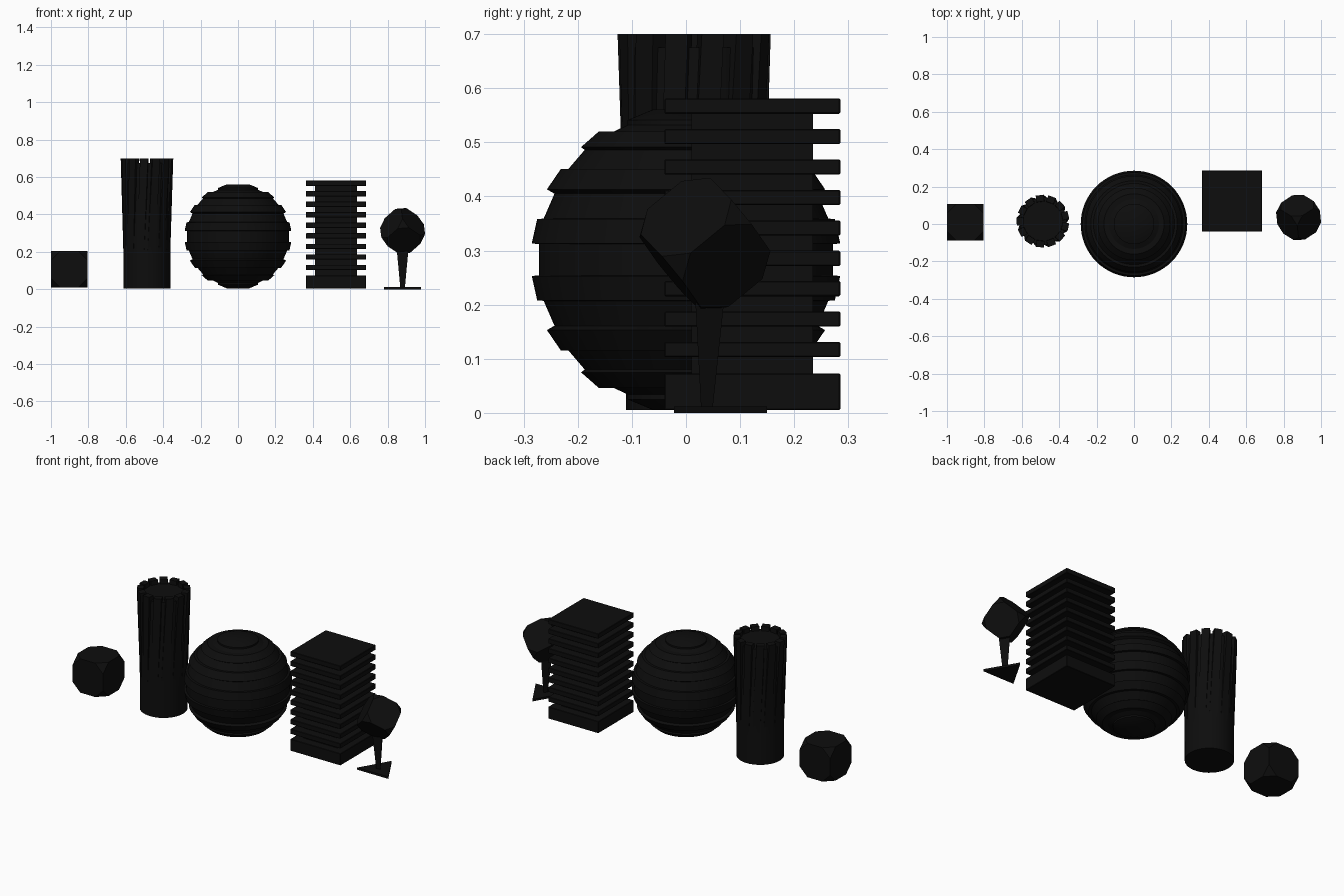
import bpy, bmesh, math
from mathutils import Matrix, Vector

cube = bpy.data.objects.get("Cube")
if cube:
    bpy.data.objects.remove(cube, do_unlink=True)

black = bpy.data.materials.new("matte_black")
black.use_nodes = True
COLOUR = (0.004, 0.004, 0.004, 1)
black.diffuse_color = COLOUR
black.node_tree.nodes["Principled BSDF"].inputs["Base Color"].default_value = COLOUR


def finish(name, bm, smooth=False):
    """Turn a bmesh into a named object with the shared material."""
    bmesh.ops.recalc_face_normals(bm, faces=bm.faces)
    mesh = bpy.data.meshes.new(name)
    bm.to_mesh(mesh)
    bm.free()
    mesh.materials.append(black)
    obj = bpy.data.objects.new(name, mesh)
    bpy.context.collection.objects.link(obj)
    if smooth:
        bpy.ops.object.select_all(action="DESELECT")
        obj.select_set(True)
        bpy.context.view_layer.objects.active = obj
        bpy.ops.object.shade_smooth_by_angle(angle=math.radians(25))
    return obj


def add_box(bm, lo, hi):
    lo, hi = Vector(lo), Vector(hi)
    size = hi - lo
    bmesh.ops.create_cube(bm, size=1, matrix=Matrix.Translation((lo + hi) / 2)
                          @ Matrix.Diagonal((*size, 1)))


def add_cone(bm, sides, r1, r2, z1, z2, x, y, turn=0):
    bmesh.ops.create_cone(bm, cap_ends=True, segments=sides, radius1=r1, radius2=r2,
                          depth=z2 - z1, matrix=Matrix.Translation((x, y, (z1 + z2) / 2))
                          @ Matrix.Rotation(turn, 4, "Z"))


def cut_corner_cube(name, half, cut, place):
    """Cube whose eight corners are sliced off."""
    bm = bmesh.new()
    bmesh.ops.create_cube(bm, size=2 * half)
    bmesh.ops.bevel(bm, geom=list(bm.verts), offset=cut, segments=1,
                    profile=0.5, affect="VERTICES")
    bm.transform(place)
    return finish(name, bm)


# Cut-corner block on the ground
cut_corner_cube("corner_cut_block", 0.098, 0.05, Matrix.Translation((-0.902, 0.01, 0.107)))

# Column core and its twisted, flaring ribs
CX, CY = -0.487, 0.015
bm = bmesh.new()
add_cone(bm, 48, 0.1255, 0.127, 0.005, 0.675, CX, CY)
finish("column_core", bm, True)

RIBS, TWIST = 13, 0.25
bm = bmesh.new()
for i in range(RIBS):
    rib = bmesh.ops.create_cube(bm, size=1)["verts"]
    for v in rib:
        top = v.co.z > 0
        outer = 0.14 if top else 0.119
        r = outer if v.co.x > 0 else outer - 0.035
        spin = Matrix.Rotation(math.tau * i / RIBS + (TWIST if top else 0), 3, "Z")
        v.co = spin @ Vector((r, v.co.y * 0.042, 0.70 if top else 0.01))
        v.co += Vector((CX, CY, 0))
finish("column_ribs", bm)

# Banded ball: upper half profile (radius, height above centre), mirrored below
ZC = 0.283
half = [(0.272, 0.029), (0.285, 0.03), (0.275, 0.075), (0.263, 0.076),
        (0.243, 0.122), (0.257, 0.13), (0.231, 0.168), (0.217, 0.168),
        (0.187, 0.203), (0.194, 0.208), (0.161, 0.237), (0.133, 0.237),
        (0.108, 0.249), (0.108, 0.258), (0.06, 0.278), (0, 0.278)]
profile = [(r, -h) for r, h in reversed(half)] + half
bm = bmesh.new()
points = [bm.verts.new((r, 0, ZC + h)) for r, h in profile]
edges = [bm.edges.new(pair) for pair in zip(points, points[1:])]
bmesh.ops.spin(bm, geom=points + edges, cent=(0, 0, 0), axis=(0, 0, 1),
               angle=math.tau, steps=64)
bmesh.ops.remove_doubles(bm, verts=bm.verts, dist=0.0003)
finish("banded_ball", bm, True)

# Stacked tower: narrow core, thick base and evenly spaced plates
X0, X1, Y0, Y1, INSET = 0.363, 0.685, -0.04, 0.285, 0.05
bm = bmesh.new()
add_box(bm, (X0 + INSET, Y0 + INSET, 0.01), (X1 - INSET, Y1 - INSET, 0.57))
finish("tower_core", bm)
bm = bmesh.new()
add_box(bm, (X0, Y0, 0.005), (X1, Y1, 0.073))
for i in range(9):
    z = 0.103 + i * 0.0562
    add_box(bm, (X0, Y0, z), (X1, Y1, z + 0.028))
bmesh.ops.bevel(bm, geom=list(bm.edges), offset=0.002, segments=1,
                profile=0.5, affect="EDGES")
finish("tower_plates", bm)

# Small stand: triangular foot, tapering triangular stem, tilted block on top
SX, SY = 0.88, 0.035
bm = bmesh.new()
add_cone(bm, 3, 0.115, 0.115, 0, 0.012, SX, SY, math.pi / 2)
foot = finish("stand_foot", bm)
# Point one corner of the foot and stem straight back
bm = bmesh.new()
add_cone(bm, 3, 0.0145, 0.04, 0.01, 0.25, SX, SY, math.pi / 2)
stem = finish("stand_stem", bm)
for obj in (foot, stem):
    far = max(obj.data.vertices, key=lambda v: (v.co - Vector((SX, SY, 0))).xy.length).co
    fix = math.pi / 2 - math.atan2(far.y - SY, far.x - SX)
    centre = Matrix.Translation((SX, SY, 0))
    obj.data.transform(centre @ Matrix.Rotation(fix, 4, "Z") @ centre.inverted())

a = Vector((0.68, -0.42, 0.6)).normalized()
c = a.cross(Vector((0.69, 0.5, -0.52))).normalized()
tilt = Matrix((a, c.cross(a), c)).transposed().to_4x4()
cut_corner_cube("stand_block", 0.083, 0.042, Matrix.Translation((SX, SY, 0.312)) @ tilt)
